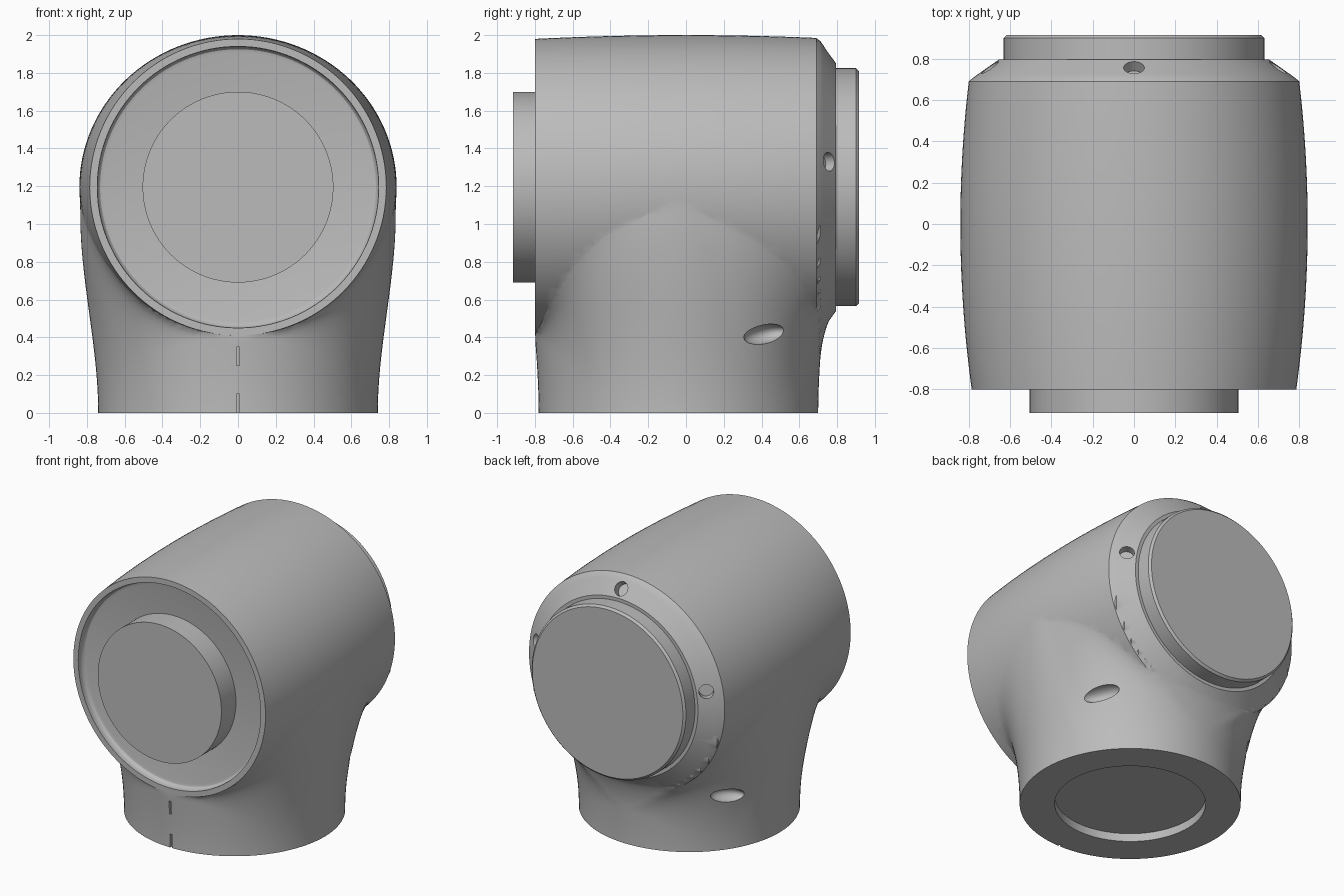
import bpy, bmesh, math
from mathutils import Vector, Matrix

if "Cube" in bpy.data.objects:
    bpy.data.objects.remove(bpy.data.objects["Cube"])

grey = bpy.data.materials.new("plain grey")
grey.use_nodes = True
grey.diffuse_color = (0.5, 0.5, 0.5, 1)
grey.node_tree.nodes["Principled BSDF"].inputs["Base Color"].default_value = (0.5, 0.5, 0.5, 1)

AXIS_Z = 1.195      # height of the horizontal barrel axis
BASE_Y = -0.04      # the foot sits slightly forward
SEG = 128


def finish(bm, name):
    bmesh.ops.recalc_face_normals(bm, faces=bm.faces)
    mesh = bpy.data.meshes.new(name)
    bm.to_mesh(mesh)
    bm.free()
    mesh.materials.append(grey)
    obj = bpy.data.objects.new(name, mesh)
    bpy.context.collection.objects.link(obj)
    return obj


def loft(name, rings):
    """Closed solid through rings of points with equal counts."""
    bm = bmesh.new()
    loops = [[bm.verts.new(p) for p in ring] for ring in rings]
    n = len(loops[0])
    for lo, hi in zip(loops, loops[1:]):
        for i in range(n):
            j = (i + 1) % n
            bm.faces.new((lo[i], lo[j], hi[j], hi[i]))
    bm.faces.new(loops[0])
    bm.faces.new(loops[-1])
    return finish(bm, name)


def turned(name, profile):
    """Solid around the barrel axis; profile entries are y, half width, half height."""
    turn = [math.tau * i / SEG for i in range(SEG)]
    return loft(name, [[(rx * math.cos(t), y, AXIS_Z + rz * math.sin(t)) for t in turn]
                       for y, rx, rz in profile])


def shade(obj):
    bpy.ops.object.select_all(action="DESELECT")
    obj.select_set(True)
    bpy.context.view_layer.objects.active = obj
    bpy.ops.object.shade_smooth_by_angle(angle=math.radians(28))


def combine(target, other, operation):
    other.hide_render = True
    mod = target.modifiers.new(operation.lower(), "BOOLEAN")
    mod.operation = operation
    mod.solver = "EXACT"
    mod.object = other
    bpy.context.view_layer.objects.active = target
    bpy.ops.object.modifier_apply(modifier=mod.name)
    bpy.data.objects.remove(other)


# Barrel: slightly bulged, chamfered at the back
def barrel_radii(y):
    if y > 0.71:
        r = 0.775 - (y - 0.71) * 1.42
        return r, r
    k = (y / 0.8) ** 2
    return 0.84 - 0.055 * k, 0.805 - 0.02 * k


stations = [-0.8 + 1.49 * i / 24 for i in range(25)]
body = turned("housing", [(y, *barrel_radii(y)) for y in stations + [0.712, 0.725, 0.795]])


# Foot: flared column blended smoothly into the barrel
def blend_distance(x, y, z):
    a, b = barrel_radii(y)
    barrel = (math.hypot(x / a, (z - AXIS_Z) / b) - 1) * b + 0.004
    t = min(z / 1.05, 1)
    flare = t * t * (3 - 2 * t)
    rx, ry = 0.74 + 0.095 * flare, 0.74 + 0.06 * flare
    foot = (math.hypot(x / rx, (y - BASE_Y) / ry) - 1) * ry
    u = min(abs(y) / 0.8, 1)
    k = max(0.01, 2 * u * (1 - u) * max(0, 1 - z / 1.1))
    h = max(k - abs(barrel - foot), 0)
    return max(min(barrel, foot) - h * h / (4 * k), -0.798 - y, y - 0.785)


def foot_point(angle, z):
    c, s = math.cos(angle), math.sin(angle)
    near, far = 0.0, 1.3
    for _ in range(24):
        mid = (near + far) / 2
        if blend_distance(mid * c, BASE_Y + mid * s, z) < 0:
            near = mid
        else:
            far = mid
    return near * c, BASE_Y + near * s, z


foot = loft("foot", [[foot_point(math.tau * i / SEG, AXIS_Z * k / 56) for i in range(SEG)]
                     for k in range(57)])
combine(body, foot, "UNION")

# Front recess with a rounded inner corner
combine(body, turned("front_recess", [(y, r, r) for y, r in (
    (-0.9, 0.745), (-0.775, 0.745), (-0.76, 0.74), (-0.75, 0.73), (-0.745, 0.712))]),
    "DIFFERENCE")


def cylinder(name, radius, depth, centre, direction=(0, 0, 1), segments=48):
    bm = bmesh.new()
    rot = Vector((0, 0, 1)).rotation_difference(Vector(direction)).to_matrix().to_4x4()
    bmesh.ops.create_cone(bm, cap_ends=True, segments=segments, radius1=radius, radius2=radius,
                          depth=depth, matrix=Matrix.Translation(centre) @ rot)
    return finish(bm, name)


# Socket under the foot
combine(body, cylinder("socket_cutter", 0.505, 0.12, (0, BASE_Y, 0), segments=96), "DIFFERENCE")

# Screw holes in the back chamfer
for degrees in (11, 90, 169):
    a = math.radians(degrees)
    out = Vector((math.cos(a), 0, math.sin(a)))
    centre = out * 0.71 + Vector((0, 0.758, AXIS_Z))
    combine(body, cylinder("screw_cutter", 0.05, 0.12, centre, out * 0.6 + Vector((0, 0.8, 0)), 32),
            "DIFFERENCE")

# Oval pockets on both flanks of the foot
for side in (-1, 1):
    bm = bmesh.new()
    bmesh.ops.create_uvsphere(
        bm, u_segments=32, v_segments=16, radius=1,
        matrix=Matrix.Translation((side * 0.645, 0.42, 0.415))
        @ Matrix.Rotation(side * math.radians(36), 4, "Z")
        @ Matrix.Rotation(math.radians(9), 4, "X")
        @ Matrix.Diagonal((0.08, 0.13, 0.052, 1)))
    combine(body, finish(bm, "pocket_cutter"), "DIFFERENCE")

# Alignment notches on the front of the foot
for low, high in ((-0.02, 0.1), (0.25, 0.35)):
    bm = bmesh.new()
    bmesh.ops.create_cube(bm, size=1, matrix=Matrix.Translation((0, -0.8, (low + high) / 2))
                          @ Matrix.Diagonal((0.015, 0.09, high - low, 1)))
    combine(body, finish(bm, "notch_cutter"), "DIFFERENCE")
shade(body)

# Front boss and back cap
shade(turned("front_boss", [(y, 0.505, 0.505) for y in (-0.915, -0.74)]))
shade(turned("back_cap", [(y, r, r) for y, r in ((0.78, 0.63), (0.9, 0.63), (0.915, 0.615))]))
